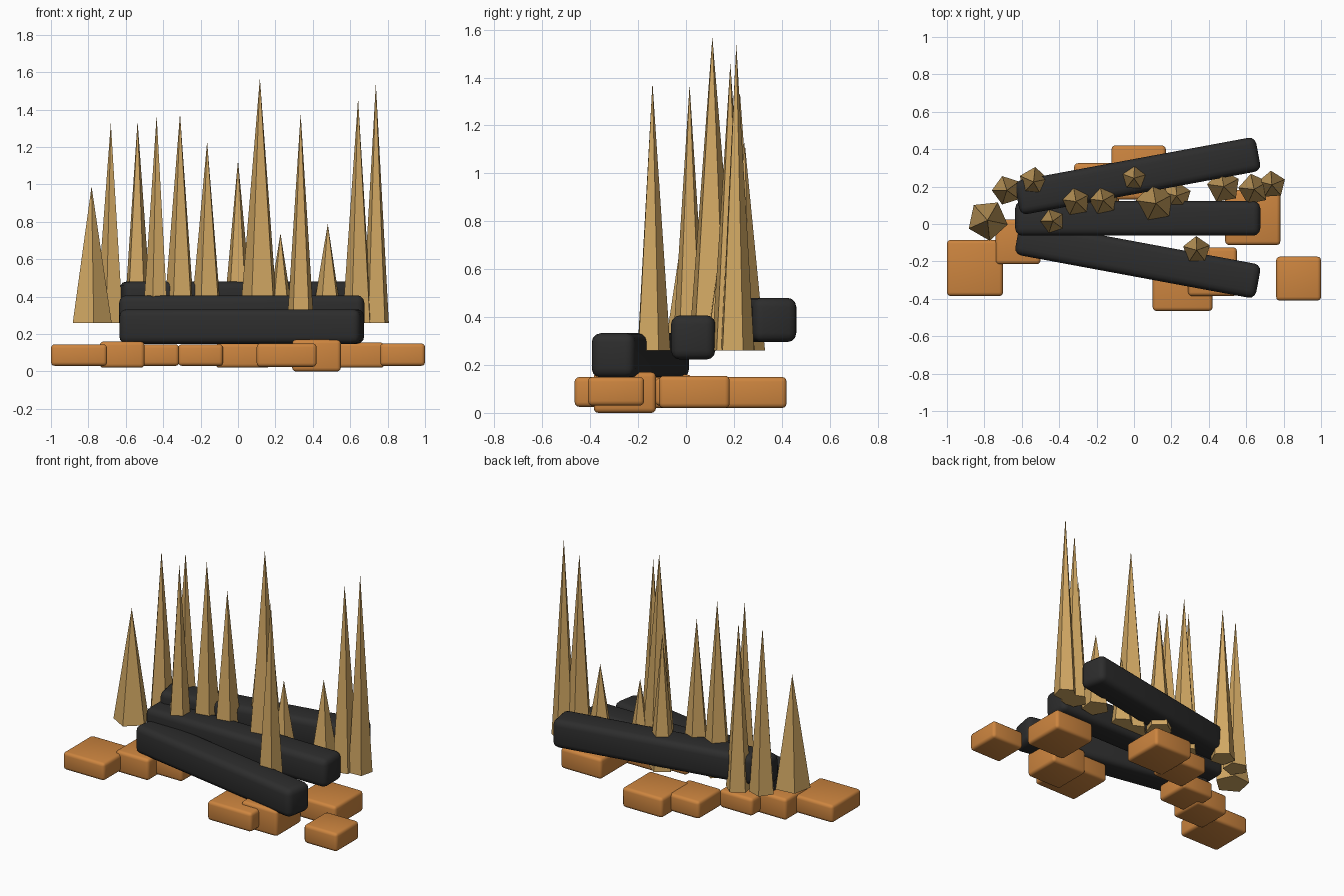
import bpy
from math import radians

cube = bpy.data.objects.get("Cube")
if cube:
    bpy.data.objects.remove(cube, do_unlink=True)


def make_material(name, rgb):
    mat = bpy.data.materials.new(name)
    mat.use_nodes = True
    mat.diffuse_color = (*rgb, 1)
    mat.node_tree.nodes["Principled BSDF"].inputs["Base Color"].default_value = (*rgb, 1)
    return mat


orange = make_material("orange_stone", (0.61, 0.235, 0.05))
charcoal = make_material("charcoal", (0.026, 0.026, 0.026))
tan = make_material("tan_flame", (0.64, 0.39, 0.125))


def rounded_block(name, centre, size, bevel, mat, turn=0):
    """Box with rounded edges, turned about the vertical axis."""
    bpy.ops.mesh.primitive_cube_add(size=1, location=centre, rotation=(0, 0, radians(turn)))
    block = bpy.context.object
    block.name = name
    block.scale = size
    bpy.ops.object.transform_apply(location=False, rotation=False, scale=True)
    mod = block.modifiers.new("rounded_edges", "BEVEL")
    mod.width = bevel
    mod.segments = 3
    bpy.ops.object.modifier_apply(modifier=mod.name)
    block.data.materials.append(mat)
    bpy.ops.object.shade_smooth_by_angle(angle=radians(35))


# Hearth stones: x, y, width, depth, bottom, top
stones = [
    (-0.85, -0.235, 0.30, 0.30, 0.03, 0.145),
    (-0.62, -0.095, 0.24, 0.24, 0.02, 0.16),
    (-0.435, -0.01, 0.24, 0.24, 0.03, 0.145),
    (-0.20, 0.205, 0.24, 0.24, 0.03, 0.145),
    (0.025, 0.275, 0.29, 0.29, 0.02, 0.15),
    (0.26, -0.305, 0.32, 0.32, 0.025, 0.15),
    (0.42, -0.255, 0.26, 0.26, 0.0, 0.17),
    (0.635, 0.035, 0.295, 0.295, 0.02, 0.155),
    (0.88, -0.292, 0.24, 0.235, 0.03, 0.15),
]
for i, (x, y, w, d, low, high) in enumerate(stones, 1):
    rounded_block(f"hearth_stone_{i}", (x, y, (low + high) / 2),
                  (w, d, high - low), 0.02, orange)

# Charred logs fanned out, each higher toward the back
logs = [("front_log", -0.19, 0.24, -10.5),
        ("middle_log", 0.03, 0.315, 0),
        ("back_log", 0.257, 0.388, 10.5)]
for name, y, z, turn in logs:
    rounded_block(name, (0.02, y, z), (1.31, 0.185, 0.185), 0.038, charcoal, turn)

# Five-sided flame spikes: x, y, radius, tip height, turn
flame_base = 0.26
flames = [
    (-0.783, 0.02, 0.11, 0.99, -12),
    (-0.68, 0.18, 0.08, 1.33, 36),
    (-0.537, 0.225, 0.08, 1.34, 12),
    (-0.435, 0.015, 0.075, 1.37, 36),
    (-0.31, 0.12, 0.09, 1.38, 28),
    (-0.165, 0.125, 0.09, 1.23, 30),
    (0.0, 0.245, 0.085, 1.13, 16),
    (0.117, 0.11, 0.11, 1.57, 28),
    (0.227, 0.15, 0.08, 0.74, 20),
    (0.335, -0.14, 0.075, 1.38, 20),
    (0.48, 0.2, 0.09, 0.79, 28),
    (0.642, 0.185, 0.085, 1.46, 30),
    (0.737, 0.21, 0.075, 1.54, 22),
]
for i, (x, y, radius, tip, turn) in enumerate(flames, 1):
    # The cone's first corner points along +y, so turn it back to +x
    bpy.ops.mesh.primitive_cone_add(
        vertices=5, radius1=radius, radius2=0, depth=tip - flame_base,
        location=(x, y, (tip + flame_base) / 2), rotation=(0, 0, radians(turn - 90)))
    flame = bpy.context.object
    flame.name = f"flame_{i}"
    flame.data.materials.append(tan)
